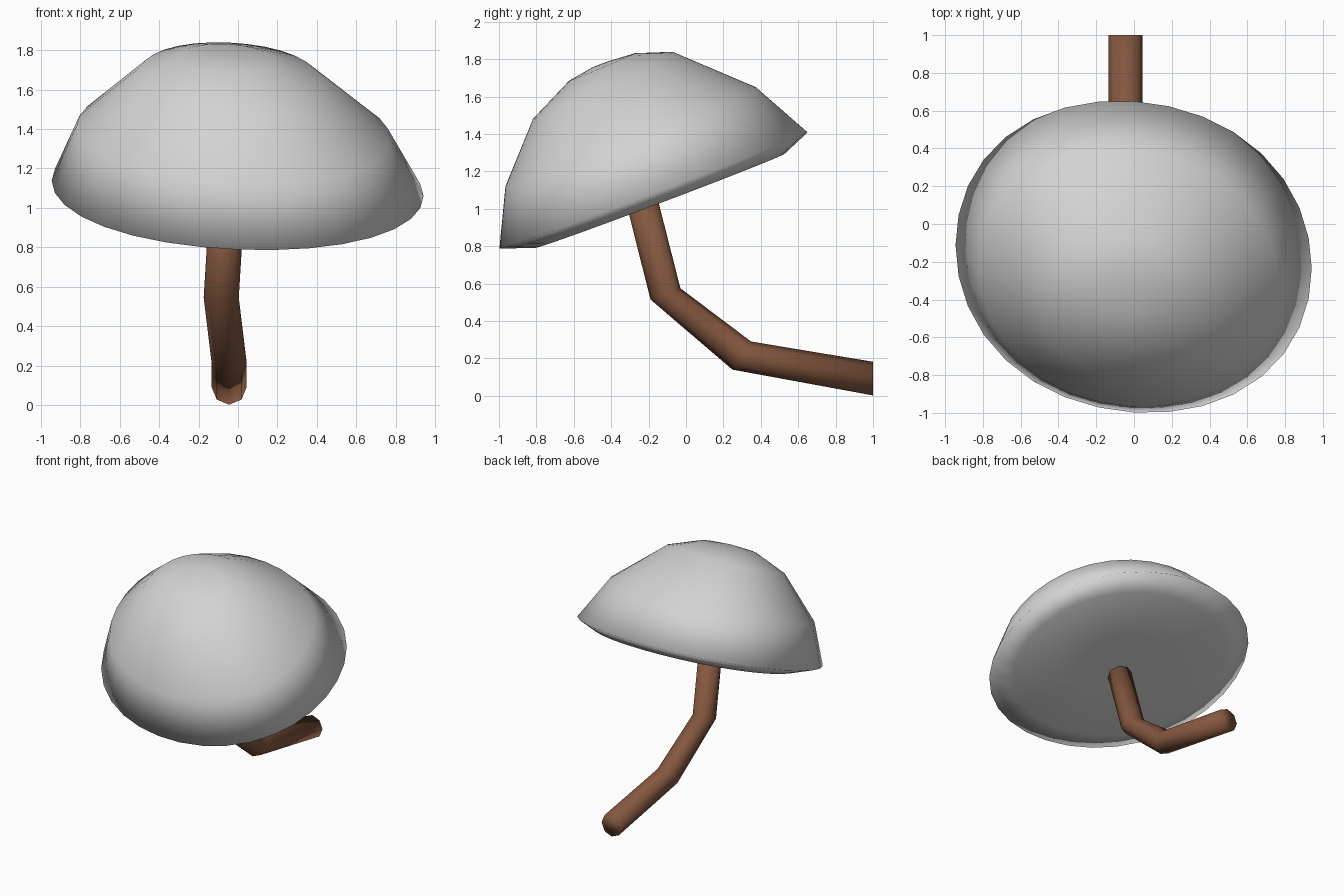
import bpy, bmesh
from math import sin, cos, tau, radians
from mathutils import Matrix, Vector

cube = bpy.data.objects.get("Cube")
if cube:
    bpy.data.objects.remove(cube)


def material(name, rgb):
    m = bpy.data.materials.new(name)
    m.use_nodes = True
    m.diffuse_color = (*rgb, 1)
    m.node_tree.nodes["Principled BSDF"].inputs["Base Color"].default_value = (*rgb, 1)
    return m


def loft(name, rings, mat):
    """Join rings of points with quads, close both ends and shade smooth."""
    bm = bmesh.new()
    loops = [[bm.verts.new(p) for p in ring] for ring in rings]
    n = len(loops[0])
    for a, b in zip(loops, loops[1:]):
        for i in range(n):
            j = (i + 1) % n
            bm.faces.new((a[i], a[j], b[j], b[i]))
    bm.faces.new(loops[0])
    bm.faces.new(loops[-1])
    bmesh.ops.recalc_face_normals(bm, faces=bm.faces)
    for face in bm.faces:
        face.smooth = True
    mesh = bpy.data.meshes.new(name)
    bm.to_mesh(mesh)
    bm.free()
    mesh.materials.append(mat)
    bpy.context.collection.objects.link(bpy.data.objects.new(name, mesh))


# Cap: tilted, coarse dome over a flat underside, skewed towards the front left
# Each ring: x radius, y radius, x shift, y shift, height, rise towards the back
profile = [(0.30, 0.28, 0, 0, -0.056, 0),
           (0.79, 0.71, 0.02, 0.01, -0.064, 0),
           (0.943, 0.88, 0, -0.004, 0, 0),
           (0.795, 0.72, -0.025, -0.017, 0.31, 0.015),
           (0.46, 0.412, -0.05, -0.06, 0.625, 0.087),
           (0.23, 0.19, -0.07, -0.03, 0.714, 0.035),
           (0.06, 0.05, -0.07, -0.03, 0.729, 0)]
sides = 32
skew = 0.075
tilt = (Matrix.Translation((-0.002, -0.17, 1.1))
        @ Matrix.Rotation(radians(20.6), 4, "X") @ Matrix.Rotation(radians(0.9), 4, "Y"))
cap_rings = []
for rx, ry, dx, dy, h, rise in profile:
    ring = []
    for i in range(sides):
        a = tau * i / sides
        fuller = 1 + 0.015 * sin(2 * a) ** 2
        x = rx * fuller * cos(a)
        y = dy + ry * fuller * sin(a) - skew * x
        ring.append(tilt @ Vector((dx + x, y, h + rise * y)))
    cap_rings.append(ring)
loft("mushroom_cap", cap_rings, material("pale grey", (0.65, 0.65, 0.65)))

# Stem: eight-sided bent tube (centre, then the half-width vector of each mitred section)
path = [((-0.045, 1, 0.092), (0, 0, 0.09)),
        ((-0.045, 0.298, 0.215), (0, 0.05, 0.075)),
        ((-0.085, -0.11, 0.545), (0, 0.08, 0.03)),
        ((-0.055, -0.235, 1.04), (0, 0.08, 0.027))]
stem_rings = [[Vector(c) + Vector((0.089 * cos(tau * i / 8), 0, 0)) + Vector(w) * sin(tau * i / 8)
               for i in range(8)] for c, w in path]
loft("bent_stem", stem_rings, material("bark brown", (0.23, 0.095, 0.05)))
